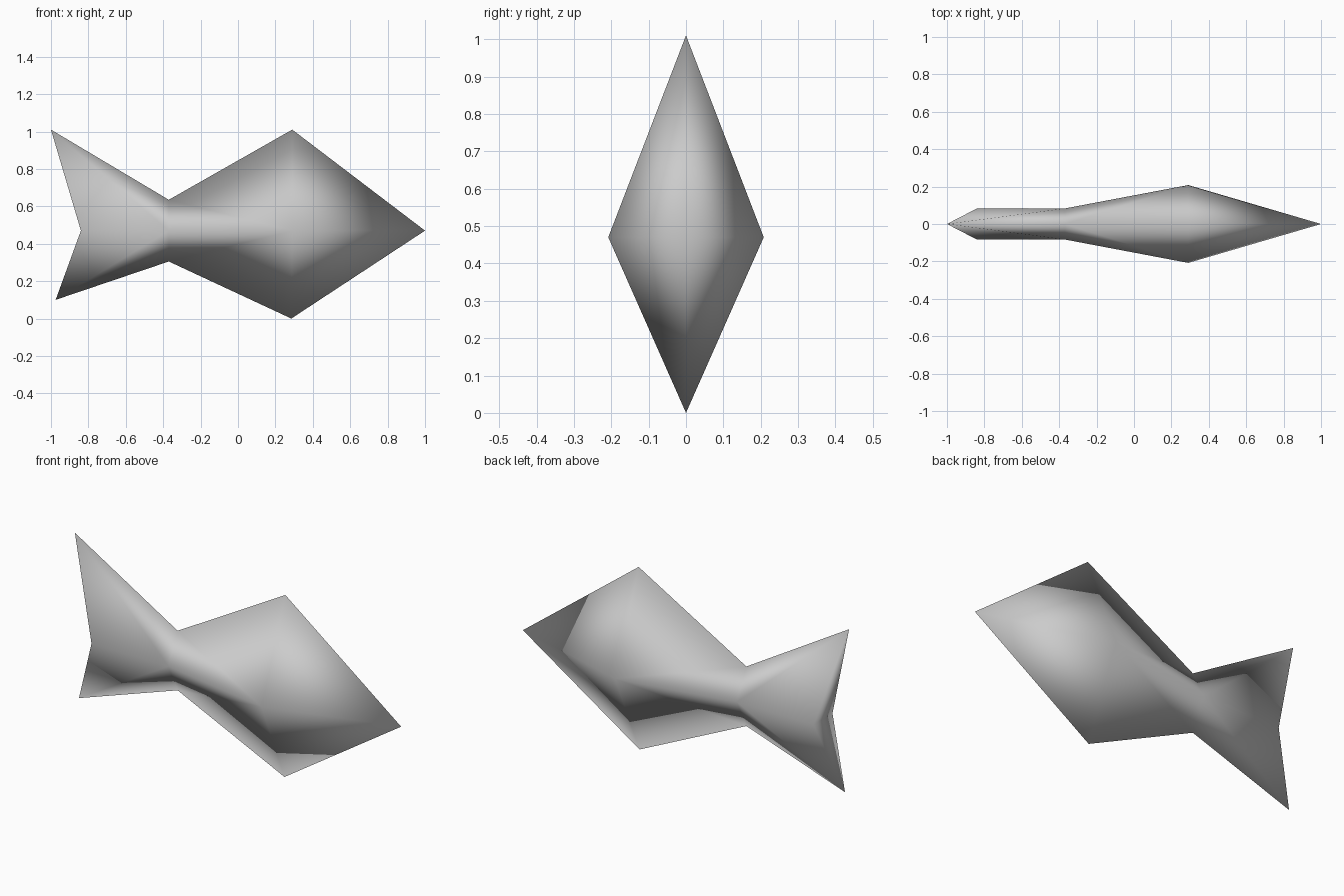
import bpy
import bmesh

cube = bpy.data.objects.get("Cube")
if cube:
    bpy.data.objects.remove(cube, do_unlink=True)

MID = 0.47  # height of the side ridge

# One plain grey for the whole body
grey = bpy.data.materials.new("plain_grey")
grey.use_nodes = True
grey.diffuse_color = (0.6, 0.6, 0.6, 1)
bsdf = next(n for n in grey.node_tree.nodes if n.type == 'BSDF_PRINCIPLED')
bsdf.inputs["Base Color"].default_value = grey.diffuse_color

bm = bmesh.new()


def section(top, bottom, side_x, half_width):
    """Four-point cross-section: top, front, bottom, back."""
    points = [(top[0], 0, top[1]), (side_x, -half_width, MID),
              (bottom[0], 0, bottom[1]), (side_x, half_width, MID)]
    return [bm.verts.new(p) for p in points]


# Cross-sections from tail to nose
tail = section((-1, 1.01), (-0.975, 0.10), -0.84, 0.083)
waist = section((-0.37, 0.635), (-0.37, 0.305), -0.37, 0.083)
belly = section((0.29, 1.01), (0.285, 0), 0.29, 0.208)
nose = bm.verts.new((1, 0, MID))

for i in range(4):
    j = (i + 1) % 4
    ridge, side = (i, j) if i % 2 == 0 else (j, i)
    # Tail fin: split from fin tip to waist side
    bm.faces.new((tail[ridge], tail[side], waist[side]))
    bm.faces.new((tail[ridge], waist[side], waist[ridge]))
    # Body: split from waist ridge to belly side
    bm.faces.new((waist[ridge], waist[side], belly[side]))
    bm.faces.new((waist[ridge], belly[side], belly[ridge]))
    # Head
    bm.faces.new((belly[ridge], belly[side], nose))

# Notched end of the tail fin
for tip in (tail[0], tail[2]):
    bm.faces.new((tip, tail[1], tail[3]))

bmesh.ops.recalc_face_normals(bm, faces=bm.faces)
for face in bm.faces:
    face.smooth = True

mesh = bpy.data.meshes.new("fish_body")
bm.to_mesh(mesh)
bm.free()
mesh.materials.append(grey)
bpy.context.collection.objects.link(bpy.data.objects.new("fish_body", mesh))
